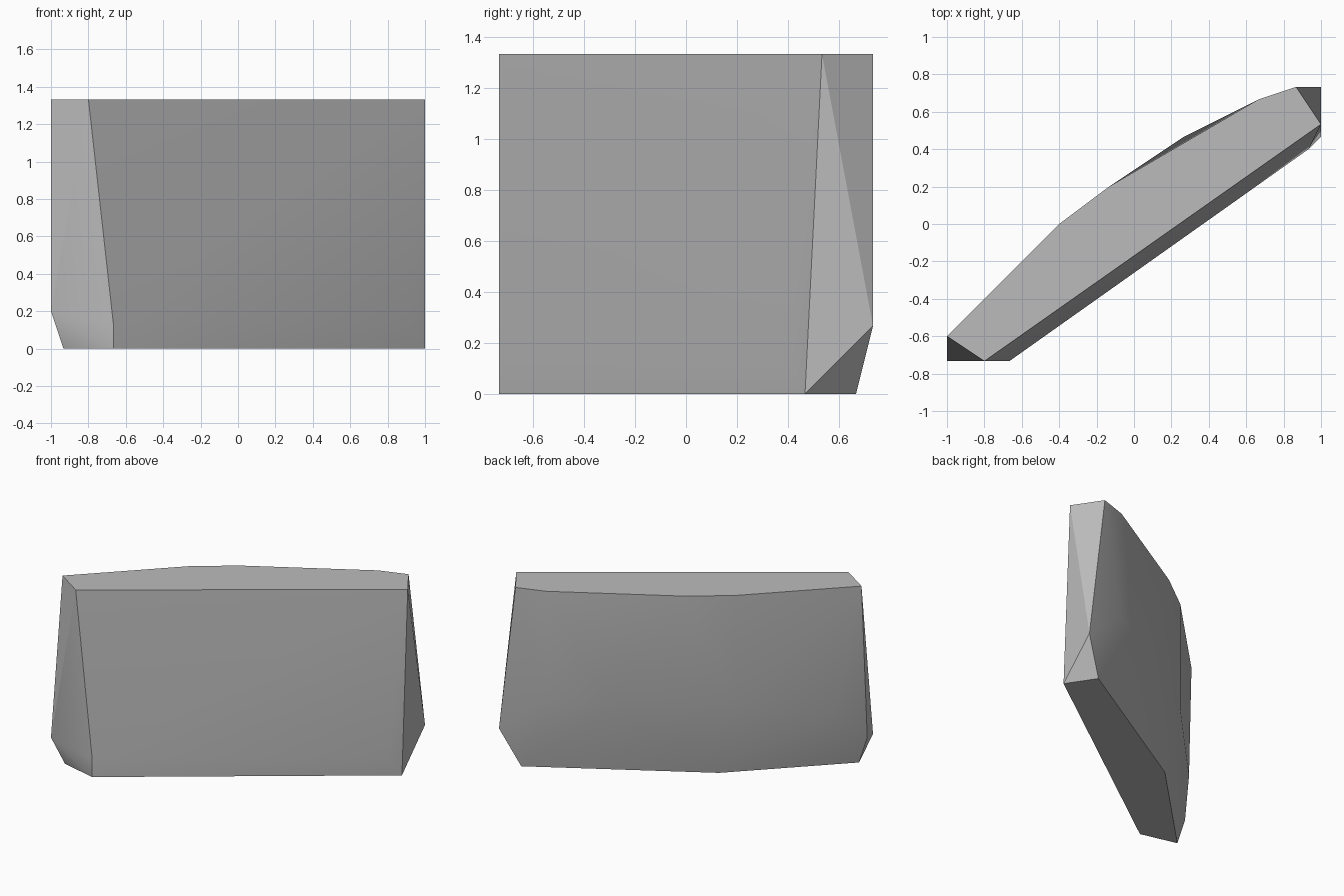
import bpy
import bmesh
from math import radians

# Remove only the default cube
default_cube = bpy.data.objects.get("Cube")
if default_cube:
    bpy.data.objects.remove(default_cube, do_unlink=True)

UNIT = 1 / 15  # the slab's corners lie on a regular grid


def make_material(name, color):
    material = bpy.data.materials.new(name)
    material.use_nodes = True
    material.diffuse_color = color
    material.node_tree.nodes["Principled BSDF"].inputs["Base Color"].default_value = color
    return material


def make_hull(name, corners, material):
    """Wrap the corners in a convex shell and merge its flat faces."""
    bm = bmesh.new()
    for corner in corners:
        bm.verts.new([value * UNIT for value in corner])
    result = bmesh.ops.convex_hull(bm, input=bm.verts)
    unused = [g for g in set(result["geom_interior"] + result["geom_unused"])
              if isinstance(g, bmesh.types.BMVert)]
    bmesh.ops.delete(bm, geom=unused, context="VERTS")
    bmesh.ops.dissolve_limit(bm, angle_limit=radians(0.5), verts=bm.verts, edges=bm.edges)
    bmesh.ops.recalc_face_normals(bm, faces=bm.faces)
    mesh = bpy.data.meshes.new(name)
    bm.to_mesh(mesh)
    bm.free()
    mesh.materials.append(material)
    obj = bpy.data.objects.new(name, mesh)
    bpy.context.collection.objects.link(obj)
    return obj


# Flat top outline
top_outline = [(x, y, 20) for x, y in (
    (-15, -9), (-12, -11), (15, 8), (13, 11), (10, 10), (-2, 3), (-6, 0))]

# Narrower underside outline
bottom_outline = [(x, y, 0) for x, y in (
    (-14, -10), (-10, -11), (15, 7), (13, 10), (-4, 0))]

# Bulge across the back
back_bulge = [(x, y, 8) for x, y in ((10, 10), (4, 7), (-6, 0))] + [(-13, -7, 6)]

# Chipped lower corners of both ends and the front
lower_corners = [(-15, -11, 3), (-15, -10, 3), (-10, -11, 2), (14, 6, 2), (15, 11, 4)]

stone = make_material("stone grey", (0.5, 0.5, 0.5, 1))
slab = make_hull("stone_slab", top_outline + bottom_outline + back_bulge + lower_corners, stone)

# Soft facets with crisp main edges
bpy.ops.object.select_all(action="DESELECT")
slab.select_set(True)
bpy.context.view_layer.objects.active = slab
bpy.ops.object.shade_smooth_by_angle(angle=radians(30))
